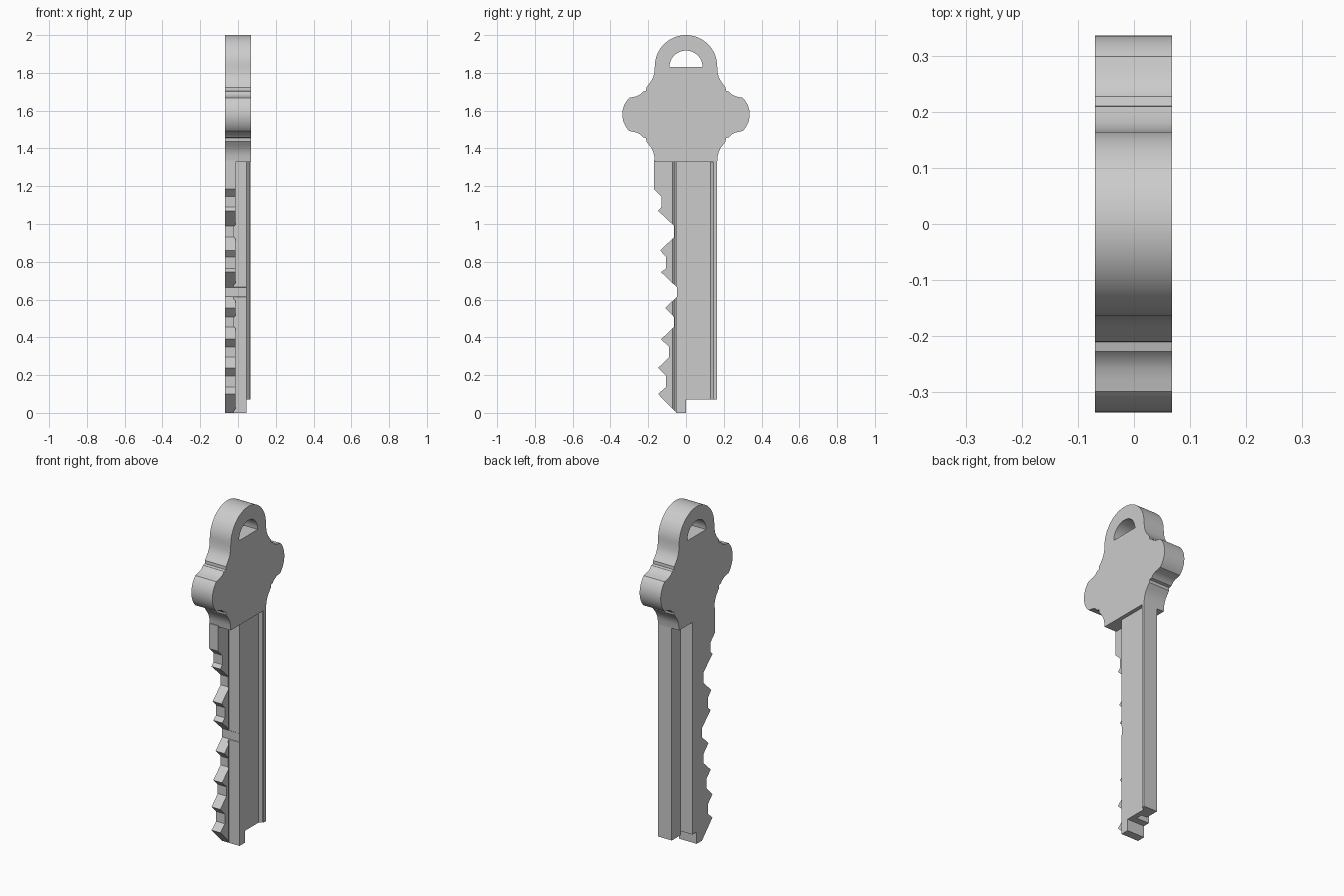
import bpy, bmesh
from math import sin, cos, pi, radians, asin
from mathutils import Vector

cube = bpy.data.objects.get("Cube")
if cube:
    bpy.data.objects.remove(cube)

metal = bpy.data.materials.new("grey_metal")
metal.use_nodes = True
GREY = (0.6, 0.6, 0.6, 1)
metal.diffuse_color = GREY
metal.node_tree.nodes["Principled BSDF"].inputs["Base Color"].default_value = GREY


def prism(name, points, place, low, high):
    """Extrude an outline; place(a, b, depth) gives the position of a point."""
    bm = bmesh.new()
    rings = [[bm.verts.new(place(a, b, d)) for a, b in points] for d in (low, high)]
    for ring in rings:
        bm.faces.new(ring)
    n = len(points)
    for i in range(n):
        j = (i + 1) % n
        bm.faces.new((rings[0][i], rings[0][j], rings[1][j], rings[1][i]))
    bmesh.ops.recalc_face_normals(bm, faces=bm.faces)
    mesh = bpy.data.meshes.new(name)
    bm.to_mesh(mesh)
    bm.free()
    mesh.materials.append(metal)
    obj = bpy.data.objects.new(name, mesh)
    bpy.context.collection.objects.link(obj)
    return obj


def combine(obj, tool, operation):
    """Apply a boolean and throw the tool away."""
    mod = obj.modifiers.new("cut", "BOOLEAN")
    mod.object, mod.operation, mod.solver = tool, operation, "EXACT"
    bpy.ops.object.select_all(action="DESELECT")
    bpy.context.view_layer.objects.active = obj
    obj.select_set(True)
    bpy.ops.object.modifier_apply(modifier=mod.name)
    bpy.data.objects.remove(tool)
    bpy.ops.object.shade_smooth_by_angle(angle=radians(25))


def arc(cy, cz, r, start, end, steps):
    angles = [start + (end - start) * i / steps for i in range(steps + 1)]
    return [(cy + r * cos(a), cz + r * sin(a)) for a in angles]


def side(y, z, x):
    return Vector((x, y, z))


def plan(x, y, z):
    return Vector((x, y, z))


# Bow: lower shoulder, side lobe and mirrored upper shoulder, then the round top
MID = 1.58
shoulder = [(.165, 1.328), (.168, 1.36), (.173, 1.38), (.182, 1.4), (.195, 1.418),
            (.21, 1.437), (.211, 1.455), (.228, 1.459), (.24, 1.473), (.26, 1.483), (.28, 1.488)]
swing = asin(.088 / .123)
lobe = arc(.214, MID, .123, -swing, swing, 20)
upper = [(y, 2 * MID - z) for y, z in reversed(shoulder)]
top = arc(0, 1.835, .165, 0, pi / 2, 16)
half = shoulder + lobe + upper[:-1] + top
outline = half + [(-y, z) for y, z in reversed(half[:-1])]
bow = prism("bow", outline, side, -.07, .068)
hole = prism("hole_cutter", arc(0, 1.83, .088, 0, pi, 24), side, -.2, .2)
combine(bow, hole, "DIFFERENCE")

# Blade: grooved cross-section run along the length
section = [(-.07, -.17), (-.012, -.17), (-.012, -.072), (-.025, -.058), (-.025, -.05),
           (.045, -.05), (.045, .13), (.06, .145), (.067, .145), (.067, .165),
           (-.022, .165), (-.022, .08), (.015, .08), (.015, .04), (-.07, .04)]
blade = prism("blade", section, plan, -.01, 1.335)

# Teeth and stepped tip trimmed out of the blade
teeth = [(-.2, 1.4), (-.2, 1.215), (-.13, 1.145), (-.13, 1.09), (-.148, 1.07), (-.063, .99),
         (-.063, .93), (-.137, .86), (-.105, .825), (-.105, .765), (-.132, .745),
         (-.048, .665), (-.048, .615), (-.11, .555), (-.063, .507), (-.063, .455),
         (-.132, .39), (-.09, .35), (-.09, .295), (-.148, .238), (-.105, .195),
         (-.105, .137), (-.148, .1), (-.05, 0)]
trim = prism("tooth_trim", teeth + [(0, 0), (0, .07), (.2, .07), (.2, 1.4)], side, -.2, .2)
combine(blade, trim, "INTERSECT")
